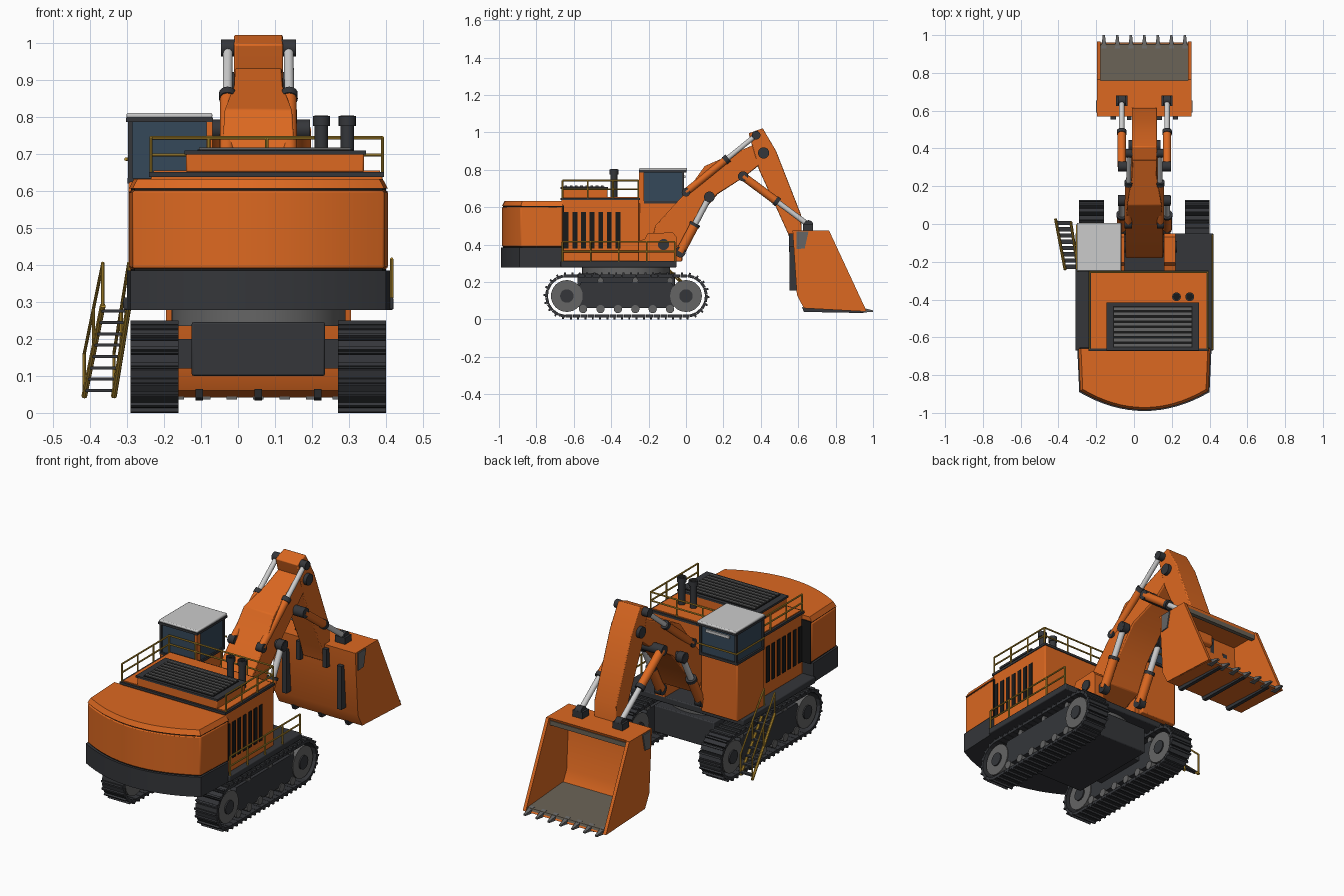
import bpy, bmesh, math
from mathutils import Matrix, Vector

if "Cube" in bpy.data.objects:
    bpy.data.objects.remove(bpy.data.objects["Cube"])

CX = 0.055  # centre plane of the machine; all x below are relative to it
COL = {
    "orange": (0.72, 0.14, 0.015, 1), "dark": (0.035, 0.037, 0.042, 1), "steel": (0.13, 0.13, 0.13, 1),
    "silver": (0.6, 0.6, 0.58, 1), "glass": (0.035, 0.065, 0.1, 1), "yellow": (0.5, 0.29, 0.03, 1),
    "black": (0.01, 0.01, 0.01, 1), "liner": (0.14, 0.12, 0.09, 1)}
mats = {}
for n, c in COL.items():
    mats[n] = bpy.data.materials.new(n)
    mats[n].diffuse_color = c
parts = {}


def part(name, mat):
    return parts.setdefault(name, (bmesh.new(), mat))[0]


def box(bm, x0, x1, y0, y1, z0, z1, m=Matrix()):
    t = Matrix.Translation(((x0 + x1) / 2, (y0 + y1) / 2, (z0 + z1) / 2))
    bmesh.ops.create_cube(bm, size=1, matrix=m @ t @ Matrix.Diagonal((x1 - x0, y1 - y0, z1 - z0, 1)))


def cyl(bm, a, b, r, n=20, r2=None):
    a, b = Vector(a), Vector(b)
    m = Matrix.Translation((a + b) / 2) @ (b - a).to_track_quat('Z', 'Y').to_matrix().to_4x4()
    bmesh.ops.create_cone(bm, cap_ends=True, segments=n, radius1=r, radius2=r if r2 is None else r2,
                          depth=(b - a).length, matrix=m)


def tube(bm, pts, r=0.0045):
    for a, b in zip(pts, pts[1:]):
        cyl(bm, a, b, r, 8)


def prism(bm, la, lb):
    va, vb = [bm.verts.new(p) for p in la], [bm.verts.new(p) for p in lb]
    n = len(va)
    bm.faces.new(va)
    bm.faces.new(vb[::-1])
    for i in range(n):
        bm.faces.new((va[i], vb[i], vb[(i + 1) % n], va[(i + 1) % n]))


def side_profile(bm, pts, x0, x1):
    prism(bm, [(x0, y, z) for y, z in pts], [(x1, y, z) for y, z in pts])


def plan(bm, pts, z0, z1, k=1.0):
    prism(bm, [(x, y, z0) for x, y in pts], [(x * k, -0.665 + (y + 0.665) * k, z1) for x, y in pts])


def rail(bm, pts, h, mid=True, step=0.14):
    # handrail with posts along a path of base points
    for f in ((0.5, 1) if mid else (1,)):
        tube(bm, [(x, y, z + h * f) for x, y, z in pts])
    for a, b in zip(pts, pts[1:]):
        a, b = Vector(a), Vector(b)
        n = max(1, round((b - a).length / step))
        for i in range(n + 1):
            p = a.lerp(b, i / n)
            cyl(bm, p, p + Vector((0, 0, h)), 0.0045, 8)


# crawler tracks
YF, YR, ZC, R = 0.0, -0.637, 0.125, 0.108
L = YF - YR
total = 2 * L + 2 * math.pi * R
N = 50
for s, side in ((-1, "left"), (1, "right")):
    x = s * 0.28
    shoes = part(side + "_track_shoes", "dark")
    for i in range(N):
        d = i * total / N
        if d < L:
            y, z, a = YR + d, ZC + R, 0
        elif d < L + math.pi * R:
            a = -(d - L) / R
            y, z = YF - R * math.sin(a), ZC + R * math.cos(a)
        elif d < 2 * L + math.pi * R:
            y, z, a = YF - (d - L - math.pi * R), ZC - R, math.pi
        else:
            a = math.pi - (d - 2 * L - math.pi * R) / R
            y, z = YR - R * math.sin(a), ZC + R * math.cos(a)
        m = Matrix.Translation((x, y, z)) @ Matrix.Rotation(a, 4, 'X')
        box(shoes, -0.065, 0.065, -0.0185, 0.0185, -0.008, 0.007, m)
        box(shoes, -0.065, 0.065, -0.014, -0.004, 0.006, 0.017, m)
    frame = part(side + "_track_frame", "dark")
    side_profile(frame, [(-0.57, 0.06), (-0.6, 0.125), (-0.56, 0.2), (-0.08, 0.2), (-0.03, 0.125), (-0.07, 0.06)],
                 x - 0.05, x + 0.05)
    wheels, hubs = part(side + "_track_wheels", "steel"), part(side + "_wheel_hubs", "dark")
    for y in (YF, YR):
        cyl(wheels, (x - 0.055, y, ZC), (x + 0.055, y, ZC), 0.085, 32)
        cyl(hubs, (x - 0.062, y, ZC), (x + 0.062, y, ZC), 0.036, 20)
    for i in range(6):
        y = -0.55 + i * 0.093
        cyl(wheels, (x - 0.055, y, 0.055), (x + 0.055, y, 0.055), 0.022)
        if i % 2:
            cyl(wheels, (x - 0.05, y, 0.208), (x + 0.05, y, 0.208), 0.016)

# undercarriage and slew ring
box(part("car_body", "dark"), -0.18, 0.18, -0.58, -0.06, 0.1, 0.245)
box(part("axle_beams", "dark"), -0.27, 0.27, -0.47, -0.17, 0.12, 0.2)
cyl(part("slew_ring", "steel"), (0, -0.32, 0.235), (0, -0.32, 0.285), 0.235, 48)

# deck and counterweight
arc = [(0.345 * t / 8, -0.89 - 0.1 * (1 - (t / 8) ** 2)) for t in range(8, -9, -1)]
rear = [(0.355, -0.665)] + arc + [(-0.355, -0.665)]
box(part("deck", "dark"), -0.365, 0.365, -0.67, -0.05, 0.278, 0.312)
plan(part("counterweight_base", "dark"), rear, 0.278, 0.385)
plan(part("counterweight", "orange"), [(x * 0.985, y + 0.006) for x, y in rear], 0.39, 0.6)
plan(part("counterweight_seam", "black"), [(x * 0.97, y + 0.012) for x, y in rear], 0.38, 0.61)
plan(part("counterweight_cap", "orange"), [(x * 0.985, y + 0.006) for x, y in rear], 0.606, 0.632, 0.96)

# engine house
box(part("engine_house", "orange"), -0.29, 0.335, -0.665, -0.25, 0.31, 0.645)
box(part("house_roof_trim", "dark"), -0.295, 0.339, -0.672, -0.246, 0.637, 0.65)
roof = part("house_roof", "orange")
box(roof, -0.283, 0.328, -0.66, -0.257, 0.64, 0.655)
box(part("engine_hood", "orange"), -0.195, 0.285, -0.665, -0.42, 0.65, 0.705)
box(part("hood_trim", "dark"), -0.2, 0.29, -0.67, -0.416, 0.697, 0.708)
box(part("hood_grille_base", "black"), -0.165, 0.255, -0.655, -0.435, 0.7, 0.711)
for i in range(8):
    y = -0.642 + i * 0.0277
    box(part("hood_grille_slats", "steel"), -0.16, 0.25, y - 0.007, y + 0.007, 0.708, 0.716)
for i in range(7):
    y = -0.64 + i * 0.046
    for s, xs in ((0, -0.29), (1, 0.335)):
        box(part("side_vents", "black"), xs - 0.004, xs + 0.004, y - 0.013, y + 0.013, 0.38, 0.575)
for x in (0.17, 0.24):
    cyl(part("exhaust_stacks", "dark"), (x, -0.385, 0.65), (x, -0.385, 0.8), 0.018)
    cyl(part("exhaust_caps", "dark"), (x, -0.385, 0.775), (x, -0.385, 0.802), 0.023)
    cyl(part("exhaust_holes", "black"), (x, -0.385, 0.8), (x, -0.385, 0.803), 0.018)

# operator cab
box(part("cab_pedestal", "orange"), -0.35, -0.13, -0.25, -0.02, 0.31, 0.625)
box(part("cab_glass", "glass"), -0.345, -0.133, -0.24, -0.017, 0.62, 0.79)
cf = part("cab_frame", "dark")
for x in (-0.346, -0.132):
    for y in (-0.241, -0.016):
        box(cf, x - 0.006, x + 0.006, y - 0.006, y + 0.006, 0.62, 0.79)
box(cf, -0.354, -0.126, -0.248, -0.01, 0.62, 0.634)
box(cf, -0.358, -0.122, -0.252, 0.004, 0.786, 0.798)
box(part("cab_rear_post", "orange"), -0.14, -0.124, -0.252, -0.225, 0.62, 0.785)
box(part("cab_roof", "silver"), -0.356, -0.124, -0.25, 0.006, 0.796, 0.81)
box(part("cab_light_bar", "silver"), -0.31, -0.17, -0.012, -0.004, 0.755, 0.77)
tube(part("cab_guard_rail", "yellow"), [(-0.358, -0.24, 0.685), (-0.358, -0.002, 0.685), (-0.122, -0.002, 0.685)])

# boom mounts and boom
mount = [(-0.25, 0.31), (-0.25, 0.42), (-0.22, 0.43), (-0.205, 0.46), (-0.07, 0.465), (-0.05, 0.44), (-0.05, 0.31)]
for s in (-1, 1):
    side_profile(part("boom_mounts", "orange"), mount, s * 0.105, s * 0.165)
    cyl(part("boom_foot_pins", "dark"), (s * 0.1, -0.12, 0.4), (s * 0.172, -0.12, 0.4), 0.03)
boom = [(-0.18, 0.44), (-0.165, 0.5), (0.0, 0.68), (0.1, 0.82), (0.25, 0.885), (0.4, 0.95),
        (0.45, 0.87), (0.31, 0.76), (0.17, 0.67), (0.06, 0.54), (-0.02, 0.4), (-0.13, 0.36)]


def half(y):
    return 0.1 if y < 0.02 else 0.092 if y < 0.2 else 0.066 if y < 0.3 else 0.062


prism(part("boom", "orange"), [(-half(y), y, z) for y, z in boom], [(half(y), y, z) for y, z in boom])

# dipper arm
side_profile(part("arm", "orange"), [(0.335, 0.995), (0.41, 1.022), (0.482, 0.9), (0.615, 0.56), (0.62, 0.4),
                                     (0.57, 0.38), (0.545, 0.46), (0.39, 0.8)], -0.066, 0.066)
pins = part("arm_pins", "dark")
cyl(pins, (-0.085, 0.415, 0.89), (0.085, 0.415, 0.89), 0.03, 24)
cyl(pins, (-0.1, 0.375, 0.985), (0.1, 0.375, 0.985), 0.02)
cyl(pins, (-0.14, 0.305, 0.765), (0.14, 0.305, 0.765), 0.027)
cyl(pins, (-0.14, 0.125, 0.655), (0.14, 0.125, 0.655), 0.022)


# hydraulic cylinders
def ram(name, a, b, f, r):
    for s in (-1, 1):
        p, q = (Vector((s * v[0], v[1], v[2])) for v in (a, b))
        m = p.lerp(q, f)
        cyl(part(name + "_barrels", "orange"), p, m, r)
        cyl(part(name + "_rods", "silver"), m, q, r * 0.65)
        cyl(part(name + "_collars", "dark"), p.lerp(q, f - 0.03), p.lerp(q, f + 0.02), r * 1.15)
        for e in (p, q):
            cyl(part(name + "_eyes", "dark"), e - Vector((0.019, 0, 0)), e + Vector((0.019, 0, 0)), r * 1.15)


ram("lift_cylinder", (0.12, -0.03, 0.36), (0.12, 0.125, 0.655), 0.5, 0.025)
ram("arm_cylinder", (0.085, 0.0, 0.68), (0.082, 0.375, 0.985), 0.58, 0.02)
ram("bucket_cylinder", (0.12, 0.305, 0.765), (0.12, 0.655, 0.505), 0.52, 0.022)

# bucket
side_profile(part("bucket_shell", "orange"),
             [(0.76, 0.475), (0.57, 0.475), (0.593, 0.13), (0.63, 0.06), (0.96, 0.042), (0.95, 0.058),
              (0.645, 0.078), (0.613, 0.14), (0.595, 0.455), (0.752, 0.455)], -0.245, 0.245)
for s in (-1, 1):
    side_profile(part("bucket_sides", "orange"),
                 [(0.765, 0.475), (0.57, 0.475), (0.593, 0.13), (0.63, 0.06), (0.965, 0.045)], s * 0.232, s * 0.25)
    side_profile(part("bucket_side_brackets", "steel"), [(0.59, 0.375), (0.635, 0.38), (0.655, 0.47), (0.59, 0.47)],
                 s * 0.245, s * 0.256)
    x = s * 0.165
    box(part("bucket_back_ribs", "dark"), x - 0.014, x + 0.014, 0.553, 0.6, 0.155, 0.39)
    box(part("bucket_ram_lugs", "dark"), s * 0.12 - 0.03, s * 0.12 + 0.03, 0.625, 0.68, 0.465, 0.51)
    box(part("bucket_hinge_lugs", "dark"), s * 0.08 - 0.012, s * 0.08 + 0.012, 0.55, 0.6, 0.36, 0.46)
side_profile(part("bucket_liner", "liner"), [(0.955, 0.05), (0.95, 0.062), (0.645, 0.084), (0.645, 0.07)], -0.232, 0.232)
box(part("bucket_top_lip", "liner"), -0.232, 0.232, 0.735, 0.758, 0.435, 0.46)
for x in (-0.16, 0, 0.16):
    side_profile(part("bucket_skids", "dark"), [(0.62, 0.065), (0.63, 0.04), (0.95, 0.034), (0.95, 0.05)], x - 0.01, x + 0.01)
for i in range(7):
    x = (i - 3) * 0.0715
    prism(part("bucket_teeth", "steel"), [(x + a, 0.93, z) for a, z in ((-.014, .036), (.014, .036), (.014, .066), (-.014, .066))],
          [(x + a, 1.0, z) for a, z in ((-.006, .04), (.006, .04), (.006, .048), (-.006, .048))])

# handrails
rail(part("roof_handrail", "yellow"), [(-0.29, -0.66, 0.65), (-0.29, -0.255, 0.65), (0.335, -0.255, 0.65),
                                       (0.335, -0.66, 0.65)], 0.093)
rail(part("walkway_handrail", "yellow"), [(0.36, -0.66, 0.31), (0.36, -0.06, 0.31)], 0.105)

# boarding ladder
lad = part("ladder", "yellow")
ends = [((-0.47, 0.025, 0.045), (-0.42, -0.24, 0.29)), ((-0.39, 0.01, 0.045), (-0.35, -0.25, 0.29))]
for a, b in ends:
    tube(lad, [a, b], 0.008)
    rail(lad, [a, b], 0.115, False, 0.2)
for i in range(8):
    p, q = (Vector(a).lerp(Vector(b), (i + 0.5) / 8) for a, b in ends)
    box(part("ladder_treads", "dark"), p.x, q.x, p.y - 0.014, p.y + 0.008, p.z - 0.004, p.z + 0.004)

# turn each part into an object
BEVEL = {"deck", "engine_house", "engine_hood", "car_body", "cab_pedestal", "cab_roof", "boom", "arm", "counterweight"}
for name, (bm, mat) in parts.items():
    bmesh.ops.recalc_face_normals(bm, faces=bm.faces)
    me = bpy.data.meshes.new(name)
    bm.to_mesh(me)
    bm.free()
    me.shade_smooth()
    me.set_sharp_from_angle(angle=math.radians(30))
    me.materials.append(mats[mat])
    ob = bpy.data.objects.new(name, me)
    ob.location.x = CX
    bpy.context.collection.objects.link(ob)
    if name in BEVEL:
        bv = ob.modifiers.new("bevel", 'BEVEL')
        bv.width, bv.segments, bv.limit_method = 0.005, 2, 'ANGLE'

for m in bpy.data.materials:
    if m.users and not m.is_grease_pencil:
        m.use_nodes = True
        m.node_tree.nodes["Principled BSDF"].inputs["Base Color"].default_value = m.diffuse_color
